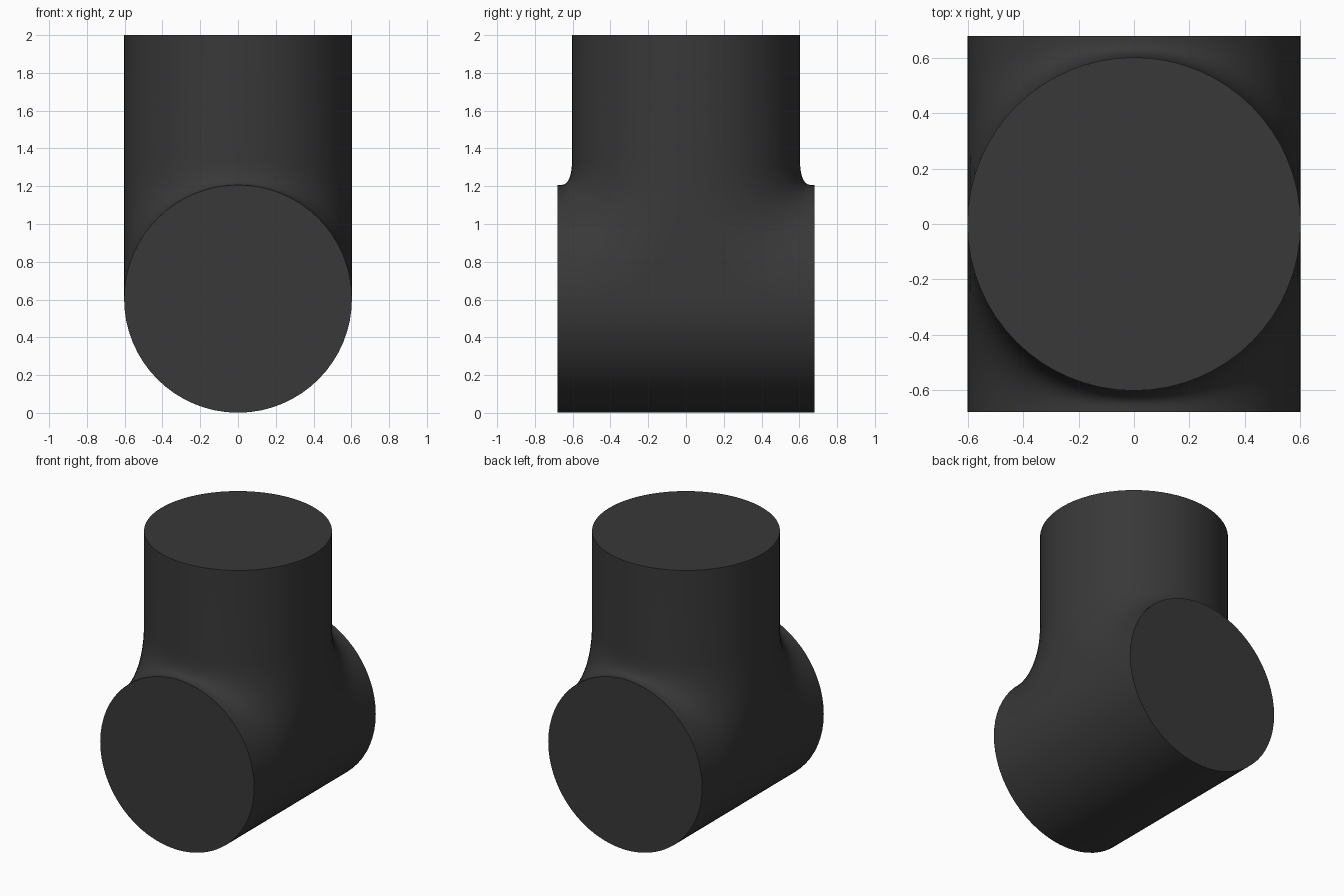
import bpy, bmesh, math

if "Cube" in bpy.data.objects:
    bpy.data.objects.remove(bpy.data.objects["Cube"])

R, C, L, TOP, FZ, FY = 0.603, 0.604, 0.68, 2.0, 1.35, 0.66
N, K = 32, 12          # columns per half turn, fillet steps

mat = bpy.data.materials.new("charcoal")
mat.diffuse_color = (0.04, 0.04, 0.04, 1)
mat.use_nodes = True
mat.node_tree.nodes["Principled BSDF"].inputs["Base Color"].default_value = mat.diffuse_color

bm = bmesh.new()


def column(phi, side):
    # profile of riser, fillet and barrel in a plane of constant x
    x, s = R * math.sin(phi), R * math.cos(phi)
    pts = [(s, TOP)]
    for i in range(K + 1):
        t = i / K
        pts.append(((1 - t * t) * s + t * t * FY,
                    (1 - t) ** 2 * FZ + (1 - (1 - t) ** 2) * (C + s)))
    pts.append((L, C + s))
    return [bm.verts.new((x, side * y, z)) for y, z in pts]


angles = [-math.pi / 2 + math.pi * i / N for i in range(N + 1)]
halves = {}
for side in (-1, 1):
    cols = halves[side] = [column(a, side) for a in angles]
    for a, b in zip(cols, cols[1:]):
        for i in range(len(a) - 1):
            bm.faces.new((a[i], b[i], b[i + 1], a[i + 1]))

# round lower half of the barrel
low = {}
for side in (-1, 1):
    low[side] = [halves[side][0][-1]]
    low[side] += [bm.verts.new((R * math.sin(a), side * L, C - R * math.cos(a))) for a in angles[1:-1]]
    low[side].append(halves[side][-1][-1])
for i in range(N):
    bm.faces.new((low[-1][i], low[-1][i + 1], low[1][i + 1], low[1][i]))

# flat cheeks on both sides, filled as strips
for e in (0, N):
    f, b = halves[-1][e], halves[1][e]
    for i in range(2, len(f) - 1):
        bm.faces.new((f[i], f[i + 1], b[i + 1], b[i]))
    bm.faces.new((f[1], f[2], b[2], b[1]))

# barrel end caps and riser top cap
for side in (-1, 1):
    bm.faces.new([c[-1] for c in halves[side]] + low[side][-2:0:-1])
bm.faces.new([c[0] for c in halves[-1]] + [c[0] for c in halves[1]][-2:0:-1])

bmesh.ops.remove_doubles(bm, verts=bm.verts, dist=1e-5)
bmesh.ops.dissolve_degenerate(bm, dist=1e-6, edges=bm.edges)
bmesh.ops.recalc_face_normals(bm, faces=bm.faces)

me = bpy.data.meshes.new("tee_pipe")
bm.to_mesh(me)
bm.free()
me.materials.append(mat)
ob = bpy.data.objects.new("tee_pipe", me)
bpy.context.collection.objects.link(ob)
bpy.context.view_layer.objects.active = ob
ob.select_set(True)
bpy.ops.object.shade_smooth_by_angle(angle=math.radians(35))
